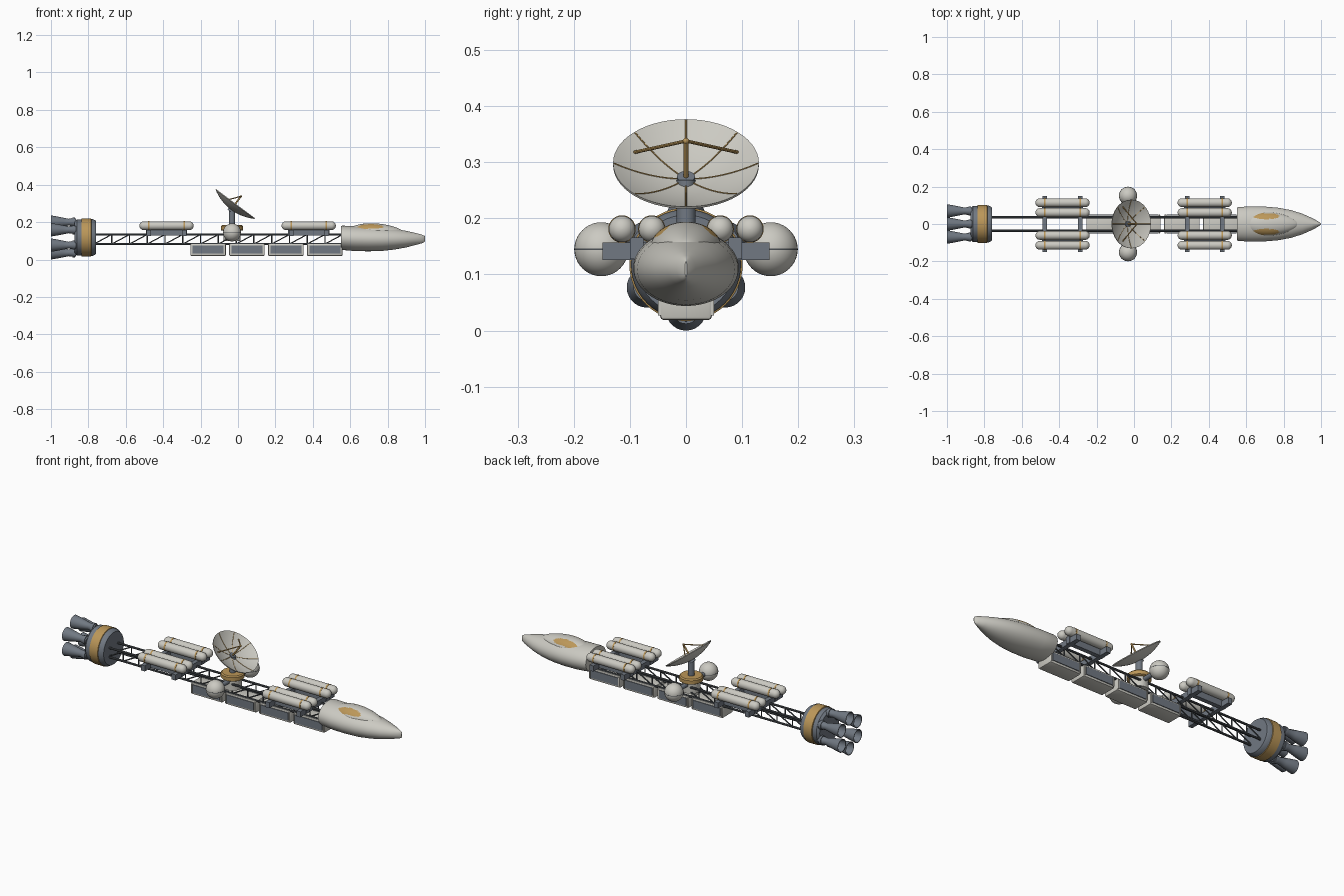
import bpy, bmesh, math
from mathutils import Vector, Matrix

if "Cube" in bpy.data.objects:
    bpy.data.objects.remove(bpy.data.objects["Cube"])

def mat(name, c):
    m = bpy.data.materials.new(name)
    m.diffuse_color = (*c, 1)
    m.use_nodes = True
    m.node_tree.nodes["Principled BSDF"].inputs["Base Color"].default_value = m.diffuse_color
    return m

LIGHT = mat("off_white", (0.60, 0.59, 0.54))
GREY = mat("blue_grey", (0.165, 0.19, 0.225))
DARK = mat("dark_grey", (0.075, 0.085, 0.095))
GOLD = mat("gold", (0.50, 0.31, 0.10))
BLACK = mat("black", (0.02, 0.02, 0.022))

def finish(name, bm, mats, smooth=True):
    bmesh.ops.recalc_face_normals(bm, faces=bm.faces)
    me = bpy.data.meshes.new(name)
    bm.to_mesh(me)
    bm.free()
    for m in mats:
        me.materials.append(m)
    if smooth:
        me.shade_smooth()
        me.set_sharp_from_angle(angle=math.radians(35))
    ob = bpy.data.objects.new(name, me)
    bpy.context.collection.objects.link(ob)
    return ob

def skin(bm, rings, caps=True, closed=False):
    """Join rings of points into a tube."""
    vs = [[bm.verts.new(p) for p in r] for r in rings]
    n = len(vs[0])
    pairs = list(zip(vs, vs[1:])) + ([(vs[-1], vs[0])] if closed else [])
    faces = [bm.faces.new((a[i], a[(i + 1) % n], b[(i + 1) % n], b[i]))
             for a, b in pairs for i in range(n)]
    if caps and not closed:
        bm.faces.new(vs[0])
        bm.faces.new(vs[-1])
    return faces

def revolve(bm, profile, origin, axis, n=32, closed=False):
    """Spin (radius, height) points about an axis through origin."""
    q = Vector(axis).to_track_quat('Z', 'Y')
    o = Vector(origin)
    rings = [[o + q @ Vector((r * math.cos(2 * math.pi * i / n), r * math.sin(2 * math.pi * i / n), h))
              for i in range(n)] for r, h in profile]
    return skin(bm, rings, closed=closed)

def rod(bm, a, b, r, n=8):
    a, b = Vector(a), Vector(b)
    return revolve(bm, [(r, 0), (r, (b - a).length)], a, b - a, n)

def box(bm, lo, hi, bevel=0):
    lo, hi = Vector(lo), Vector(hi)
    m = Matrix.Translation((lo + hi) / 2) @ Matrix.Diagonal((*(hi - lo), 1))
    vs = bmesh.ops.create_cube(bm, size=1, matrix=m)["verts"]
    if bevel:
        es = list({e for v in vs for e in v.link_edges})
        bmesh.ops.bevel(bm, geom=es, offset=bevel, segments=2, affect='EDGES', profile=0.5)

def ellipse_ring(x, ry, zc, rz, n=64):
    return [(x, ry * math.cos(2 * math.pi * i / n), zc + rz * math.sin(2 * math.pi * i / n)) for i in range(n)]

# Forward crew hull
bm = bmesh.new()
hull = [(0.55, .088, .117, .063), (0.56, .091, .116, .065), (0.63, .094, .112, .067), (0.70, .093, .110, .066),
        (0.77, .087, .109, .063), (0.84, .074, .109, .055), (0.90, .055, .109, .044), (0.95, .033, .110, .032),
        (0.98, .017, .110, .024), (0.995, .007, .110, .018), (1.0, .002, .110, .013)]
skin(bm, [ellipse_ring(*s) for s in hull])
finish("crew_hull", bm, [LIGHT])

# Canopy with gold side windows
bm = bmesh.new()
rings = []
for k in range(61):
    t = k / 60
    s = max(math.sin(math.pi * t ** 0.8), 0.0) ** 0.55
    rings.append(ellipse_ring(0.59 + 0.29 * t, 0.002 + 0.062 * s, 0.145, 0.003 + 0.046 * s, 96))
for f in skin(bm, rings):
    c = f.calc_center_median()
    if c.z > 0.15 and ((c.x - 0.705) / 0.072) ** 2 + ((abs(c.y) - 0.042) / 0.016) ** 2 < 1:
        f.material_index = 1
finish("canopy", bm, [LIGHT, GOLD])

# Truss spine
bm = bmesh.new()
X0, X1, ZT, ZB, W, BAYS = -0.77, 0.56, 0.134, 0.083, 0.036, 14
for y in (-W, W):
    for z in (ZB, ZT):
        rod(bm, (X0, y, z), (X1, y, z), 0.006)
    for i in range(BAYS):
        xa, xb = X0 + (X1 - X0) * i / BAYS, X0 + (X1 - X0) * (i + 1) / BAYS
        rod(bm, (xa, y, ZB), (xb, y, ZT), 0.0035, 6)
        rod(bm, (xb, y, ZB), (xb, y, ZT), 0.0035, 6)
finish("truss_spine", bm, [DARK])

# Engine block with gold band
bm = bmesh.new()
EZ = 0.118
revolve(bm, [(.085, -.875), (.096, -.862), (.098, -.775), (.088, -.758)], (0, 0, EZ), (1, 0, 0), 48)
finish("engine_block", bm, [GREY])
bm = bmesh.new()
revolve(bm, [(.097, -.838), (.101, -.836), (.101, -.786), (.097, -.784)], (0, 0, EZ), (1, 0, 0), 48)
finish("engine_band", bm, [GOLD])

# Six engine bells in a ring
bells, throats = bmesh.new(), bmesh.new()
for i in range(6):
    a = math.pi / 2 + i * math.pi / 3
    o = (0, 0.082 * math.cos(a) * 0.98, EZ + 0.082 * math.sin(a))
    revolve(bells, [(.019, -.865), (.021, -.89), (.018, -.905), (.024, -.935), (.031, -.97), (.036, -1.0),
                    (.033, -1.0), (.028, -.97), (.020, -.935), (.012, -.91), (.012, -.865)],
            o, (1, 0, 0), 28, closed=True)
    revolve(throats, [(.0215, -.936), (.0215, -.933)], o, (1, 0, 0), 28)
    rod(bells, (-.885, o[1], o[2]), (-.872, o[1], o[2]), 0.024, 28)
finish("engine_bells", bells, [GREY])
finish("engine_throats", throats, [BLACK])

# Four cargo containers under the spine, with side panels
for k, x in enumerate((-0.255, -0.047, 0.161, 0.369)):
    L = 0.19
    bm = bmesh.new()
    box(bm, (x, -.046, .019), (x + L, .046, .084), 0.006)
    finish(f"cargo_container_{k + 1}", bm, [LIGHT])
    bm = bmesh.new()
    for s in (-1, 1):
        box(bm, (x + .012, s * .047 - .003, .031), (x + L - .012, s * .047 + .003, .074))
    finish(f"cargo_side_panels_{k + 1}", bm, [GREY], False)
    bm = bmesh.new()
    for s in (-1, 1):
        for xx in (x + .006, x + L - .006):
            box(bm, (xx - .003, s * .047 - .003, .027), (xx + .003, s * .047 + .003, .078))
    finish(f"cargo_corner_posts_{k + 1}", bm, [LIGHT], False)

# Capsule fuel tanks in two groups of four, with straps and brackets
for name, cx in (("rear", -0.382), ("front", 0.378)):
    tanks, straps, frame = bmesh.new(), bmesh.new(), bmesh.new()
    R, H, Z = 0.0235, 0.145, 0.181
    cap = [(max(R * math.sin(t * math.pi / 16), .0006), R * (1 - math.cos(t * math.pi / 16))) for t in range(9)]
    prof = [(r, -H + h) for r, h in cap] + [(r, H - h) for r, h in reversed(cap)]
    for y in (-.114, -.061, .061, .114):
        revolve(tanks, prof, (cx, y, Z), (1, 0, 0), 28)
        for dx in (-.094, .094):
            rod(straps, (cx + dx - .004, y, Z), (cx + dx + .004, y, Z), R + .001, 28)
    for s in (-1, 1):
        box(frame, (cx - .11, s * .0875 - .012, .128), (cx + .11, s * .0875 + .012, .166))
    for dx in (-.094, .094):
        box(frame, (cx + dx - .012, -.149, .126), (cx + dx + .012, .149, .157))
    finish(name + "_fuel_tanks", tanks, [LIGHT])
    finish(name + "_tank_straps", straps, [GOLD])
    finish(name + "_tank_brackets", frame, [GREY], False)

# Spherical tanks on a cross strut, with seam rings
bm, seam = bmesh.new(), bmesh.new()
DX = -0.032
for s in (-1, 1):
    bmesh.ops.create_uvsphere(bm, u_segments=36, v_segments=20, radius=0.048,
                              matrix=Matrix.Translation((DX, s * .151, .145)))
    revolve(seam, [(.0485, -.0012), (.0485, .0012)], (DX, s * .151, .145), (0, 0, 1), 36)
finish("sphere_tanks", bm, [LIGHT])
finish("sphere_seams", seam, [DARK])
bm = bmesh.new()
rod(bm, (DX, -.12, .145), (DX, .12, .145), 0.012, 16)
finish("sphere_strut", bm, [GREY])

# Antenna turntable and mast
bm = bmesh.new()
revolve(bm, [(.046, .10), (.046, .158)], (DX, 0, 0), (0, 0, 1), 40)
finish("antenna_pedestal", bm, [LIGHT])
bm = bmesh.new()
revolve(bm, [(.054, .154), (.060, .158), (.060, .178), (.054, .184)], (DX, 0, 0), (0, 0, 1), 40)
finish("antenna_turntable", bm, [GOLD])
bm = bmesh.new()
rod(bm, (DX, 0, .18), (DX, 0, .268), 0.017, 24)

# Dish, tilted forward
V, N = Vector((-.035, 0, .270)), Vector((.6, 0, .8))
U = Vector((.8, 0, -.6))
RD, DEPTH = 0.13, 0.036

def on_dish(r, a, lift=0):
    return V + N * (DEPTH * (r / RD) ** 2 + lift) + U * (r * math.cos(a)) + Vector((0, r * math.sin(a), 0))

rod(bm, V - N * .014, V + N * .006, 0.016, 24)
finish("antenna_mast", bm, [GREY])
bm = bmesh.new()
rs = [.0008] + [RD * i / 10 for i in range(1, 11)]
prof = [(r, DEPTH * (r / RD) ** 2) for r in rs]
prof = [(r, h - .0045) for r, h in prof] + prof[::-1]
revolve(bm, prof, V, N, 56)
finish("dish", bm, [LIGHT])
bm = bmesh.new()
for k in range(8):
    a = k * math.pi / 4
    pts = [on_dish(.015 + .113 * i / 7, a, .0002) for i in range(8)]
    for p, q in zip(pts, pts[1:]):
        rod(bm, p, q, .0014, 6)
finish("dish_ribs", bm, [GOLD])

# Feed post and braces
bm = bmesh.new()
apex = V + N * .085
rod(bm, V, apex, .0045, 12)
for s in (-1, 1):
    rod(bm, on_dish(.104, s * math.radians(118)), apex, .003, 8)
bmesh.ops.create_uvsphere(bm, u_segments=12, v_segments=8, radius=.0055, matrix=Matrix.Translation(apex))
finish("dish_feed", bm, [GOLD])
